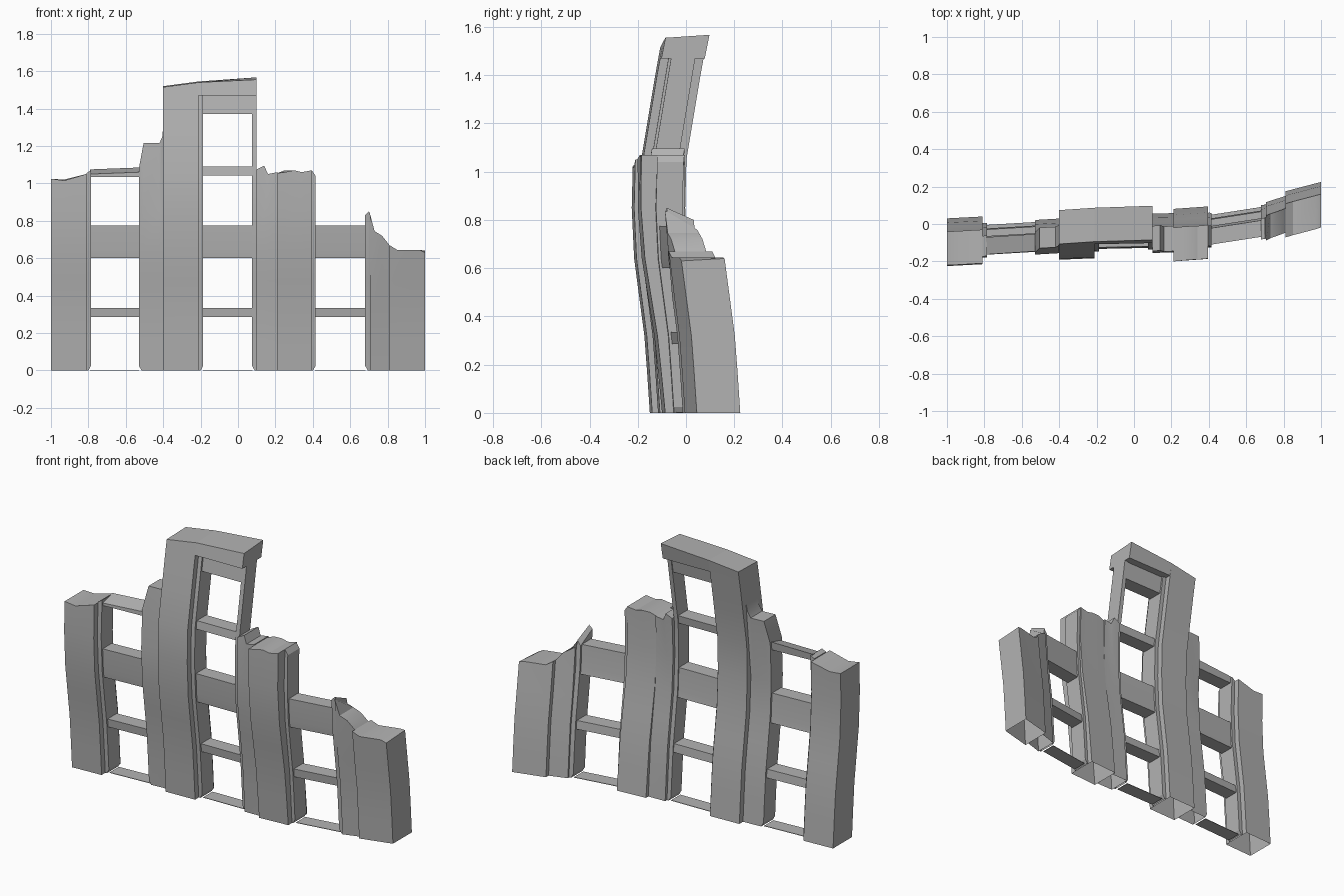
import bpy, bmesh

cube = bpy.data.objects.get("Cube")
if cube:
    bpy.data.objects.remove(cube, do_unlink=True)

stone = bpy.data.materials.new("grey_stone")
stone.use_nodes = True
GREY = (0.45, 0.45, 0.45, 1)
stone.diffuse_color = GREY
stone.node_tree.nodes["Principled BSDF"].inputs["Base Color"].default_value = GREY

# plan curve of the wall (x -> y) and its sway with height (z -> y)
PLAN = [(-1, -.06), (-.81, -.05), (-.3, -.02), (.2, -.01), (.41, .005), (.7, .05), (.81, .085), (1, .135)]
SWAY = [(0, 0), (.3, -.02), (.64, -.065), (.85, -.075), (1.05, -.07), (1.47, 0), (1.57, .02)]
LEVELS = (.025, .16, .32, .48, .64, .85, 1.05, 1.26, 1.4)


def lerp(curve, t):
    for (a, p), (b, q) in zip(curve, curve[1:]):
        if t <= b:
            return p + (q - p) * (t - a) / (b - a)
    return curve[-1][1]


def slab(name, tops, depth, z0=0.0, foot=0, lean=0.0):
    """Wall piece: tops lists (x, front height[, back height]); foot chamfers
    the lower corner on that side; the bottom stays open on the ground."""
    tops = [(t[0], t[1], t[-1]) for t in tops]
    low = min(min(t[1:]) for t in tops)
    rows = [z0] + [z for z in LEVELS if z0 + .01 < z < low - .03] + [None]
    bm = bmesh.new()
    sides = []
    for s in (0, 1):
        grid = []
        for i, t in enumerate(tops):
            column = []
            for j, z in enumerate(rows):
                x = t[0]
                z = t[1 + s] if z is None else z
                y = (s - .5) * depth + lerp(PLAN, x) + lerp(SWAY, z) + lean * z
                if j == 0 and foot and i == (0 if foot < 0 else len(tops) - 1):
                    x -= foot * .014
                column.append(bm.verts.new((x, y, z)))
            grid.append(column)
        sides.append(grid)
    f, b = sides
    nx, nz = len(tops) - 1, len(rows) - 1
    for i in range(nx):
        for j in range(nz):
            for g in sides:
                bm.faces.new((g[i][j], g[i + 1][j], g[i + 1][j + 1], g[i][j + 1]))
        for j in ((nz,) if z0 == 0 and low > .1 else (0, nz)):
            bm.faces.new((f[i][j], f[i + 1][j], b[i + 1][j], b[i][j]))
    for i in (0, nx):
        for j in range(nz):
            bm.faces.new((f[i][j], b[i][j], b[i][j + 1], f[i][j + 1]))
    bmesh.ops.recalc_face_normals(bm, faces=bm.faces)
    mesh = bpy.data.meshes.new(name)
    bm.to_mesh(mesh)
    bm.free()
    mesh.materials.append(stone)
    ob = bpy.data.objects.new(name, mesh)
    bpy.context.collection.objects.link(ob)
    bpy.ops.object.select_all(action="DESELECT")
    ob.select_set(True)
    bpy.context.view_layer.objects.active = ob
    bpy.ops.object.shade_smooth_by_angle(angle=.4)
    return ob


# deep pillars with broken tops
slab("right_end_pillar", [(-1, 1.025), (-.93, 1.015, 1.02), (-.81, 1.05)], .18)
slab("tall_pillar", [(-.4, 1.515, 1.52), (-.21, 1.54, 1.545)], .18)
slab("middle_pillar", [(.21, 1.055), (.25, 1.06, 1.07), (.3, 1.07), (.34, 1.06), (.395, 1.07)],
     .18, lean=-.03)
slab("left_end_pillar", [(.81, .67), (.85, .645), (.97, .645), (1, .63, .64)], .18)

# cap stone over the upper window
slab("top_cap", [(-.21, 1.54, 1.545), (.1, 1.555, 1.567)], .18, z0=1.47)

# shallow pilasters beside the pillars
slab("right_pilaster", [(-.53, 1.08), (-.505, 1.215), (-.42, 1.215), (-.405, 1.25), (-.4, 1.3)],
     .11, foot=-1)
slab("middle_pilaster", [(.1, 1.075), (.14, 1.095), (.16, 1.05), (.21, 1.06)], .135)
slab("left_pilaster", [(.705, .84, .76), (.73, .745), (.77, .72), (.81, .67)], .13)

# window jambs with chamfered feet
slab("right_end_jamb", [(-.81, 1.055), (-.786, 1.07)], .11, foot=1)
slab("tall_jamb", [(-.21, 1.47), (-.186, 1.47)], .11, foot=1)
slab("upper_window_jamb", [(.075, 1.47), (.1, 1.47)], .1, foot=-1)
slab("middle_jamb", [(.395, 1.07), (.415, 1.04)], .11, foot=1)
slab("left_jamb", [(.68, .83, .77), (.7, .85, .8), (.705, .84, .76)], .11, foot=-1)

# window bays: ground strip, transom and spandrel in each
BAYS = {"right": (-.79, -.528), "middle": (-.188, .077), "left": (.413, .682)}
BARS = {"ground_strip": (0, .003), "transom": (.285, .335), "spandrel": (.6, .775)}
for bay, (x0, x1) in BAYS.items():
    for bar, (z0, z1) in BARS.items():
        slab(f"{bay}_{bar}", [(x0, z1), (x1, z1)], .088, z0=z0)

# upper lintels
slab("right_broken_lintel", [(-.79, 1.05, 1.075), (-.528, 1.06, 1.085)], .088, z0=1.035)
slab("middle_upper_transom", [(-.188, 1.09), (.077, 1.09)], .088, z0=1.042)
slab("middle_upper_lintel", [(-.188, 1.47), (.077, 1.47)], .088, z0=1.37)
